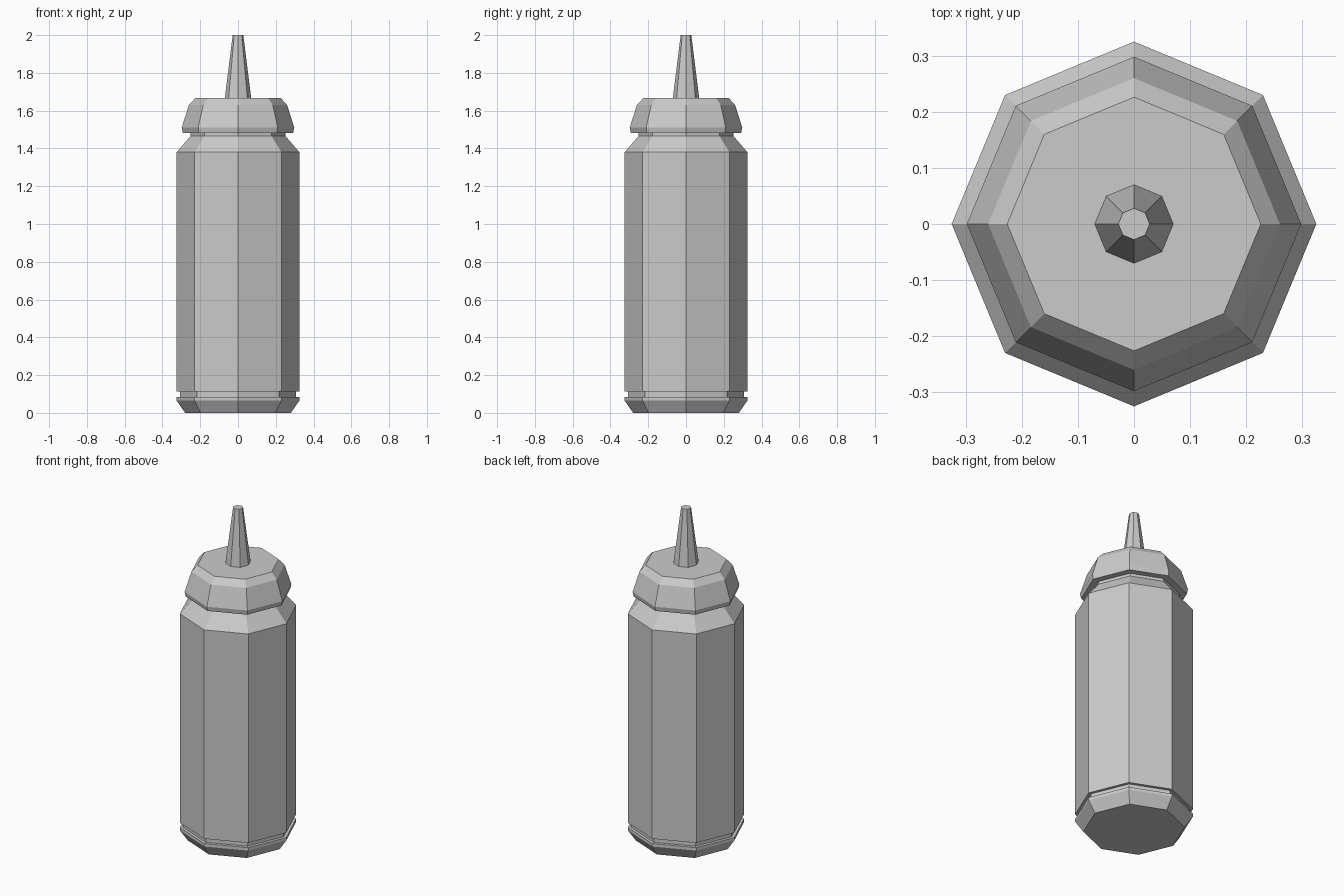
import bpy, bmesh
from math import cos, sin, tau

if "Cube" in bpy.data.objects:
    bpy.data.objects.remove(bpy.data.objects["Cube"])

SIDES = 8


def lathe(name, profile, cap_bottom=False, cap_top=False):
    """Flat-shaded octagonal lathe from (radius, z) points, bottom to top."""
    bm = bmesh.new()
    rings = [[bm.verts.new((r * cos(tau * i / SIDES), r * sin(tau * i / SIDES), z))
              for i in range(SIDES)] for r, z in profile]
    for low, high in zip(rings, rings[1:]):
        for i in range(SIDES):
            j = (i + 1) % SIDES
            bm.faces.new((low[i], low[j], high[j], high[i]))
    if cap_bottom:
        bm.faces.new(rings[0][::-1])
    if cap_top:
        bm.faces.new(rings[-1])
    mesh = bpy.data.meshes.new(name)
    bm.to_mesh(mesh)
    bm.free()
    obj = bpy.data.objects.new(name, mesh)
    bpy.context.collection.objects.link(obj)
    return obj


# Bottle with chamfered foot, groove, straight wall, shoulder and neck
lathe("bottle_body", [(0.28, 0), (0.325, 0.065), (0.325, 0.083), (0.307, 0.083),
                      (0.307, 0.112), (0.325, 0.112), (0.325, 1.38),
                      (0.252, 1.465), (0.252, 1.482)], cap_bottom=True)

# Screw cap, its underside starting at the neck
lathe("cap", [(0.252, 1.482), (0.292, 1.482), (0.298, 1.51), (0.26, 1.63),
              (0.226, 1.667)], cap_top=True)

# Tapered nozzle
lathe("nozzle", [(0.07, 1.667), (0.028, 2.0)], cap_top=True)
